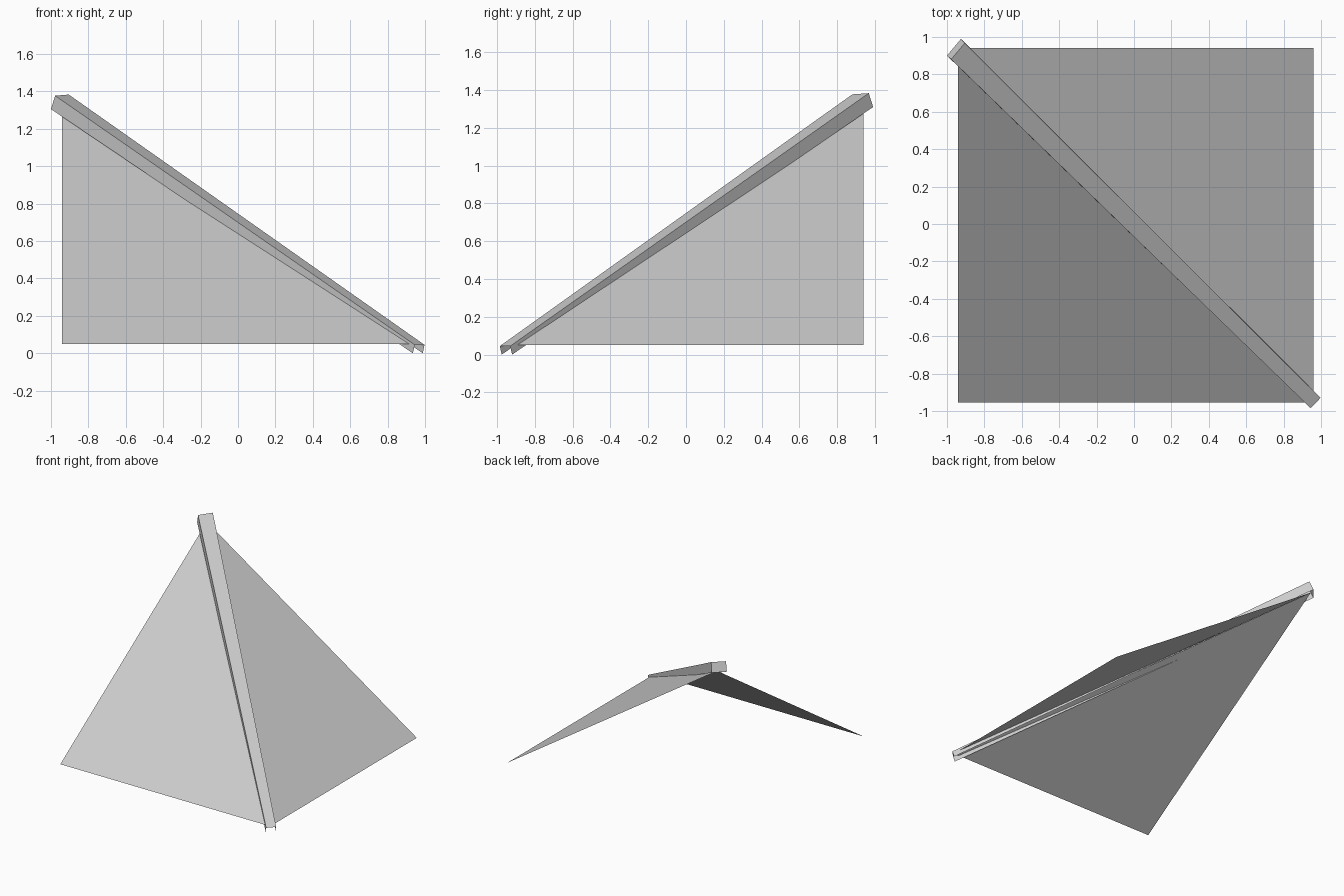
import bpy

# Remove the default cube
cube = bpy.data.objects.get("Cube")
if cube:
    bpy.data.objects.remove(cube, do_unlink=True)

# Single plain grey
grey = bpy.data.materials.new("roof_grey")
grey.use_nodes = True
colour = (0.6, 0.6, 0.6, 1.0)
grey.diffuse_color = colour
grey.node_tree.nodes["Principled BSDF"].inputs["Base Color"].default_value = colour


def add_mesh(name, points, faces):
    mesh = bpy.data.meshes.new(name)
    mesh.from_pydata(points, [], faces)
    mesh.materials.append(grey)
    obj = bpy.data.objects.new(name, mesh)
    bpy.context.collection.objects.link(obj)
    return obj


# Two triangular slopes that meet along the hip, wound to face outwards
eave = 0.05
apex = (-0.94, 0.94, 1.31)
add_mesh("front_slope", [(-0.94, -0.955, eave), (0.95, -0.955, eave), apex], [(0, 1, 2)])
add_mesh("side_slope", [(0.96, -0.945, eave), (0.96, 0.94, eave), apex], [(0, 1, 2)])

# Tapered hip cap: an open-bottomed channel, closed at its upper end.
# Each section runs lower left, upper left, upper right, lower right.
low_end = [(0.935, -0.975, 0.0), (0.945, -0.985, 0.045),
           (0.997, -0.93, 0.045), (0.988, -0.92, 0.0)]
high_end = [(-1.0, 0.9, 1.305), (-0.978, 0.88, 1.377),
            (-0.905, 0.967, 1.383), (-0.925, 0.99, 1.31)]
walls = [(i, i + 1, i + 5, i + 4) for i in range(3)]
add_mesh("hip_cap", low_end + high_end, walls + [(4, 5, 6, 7)])
